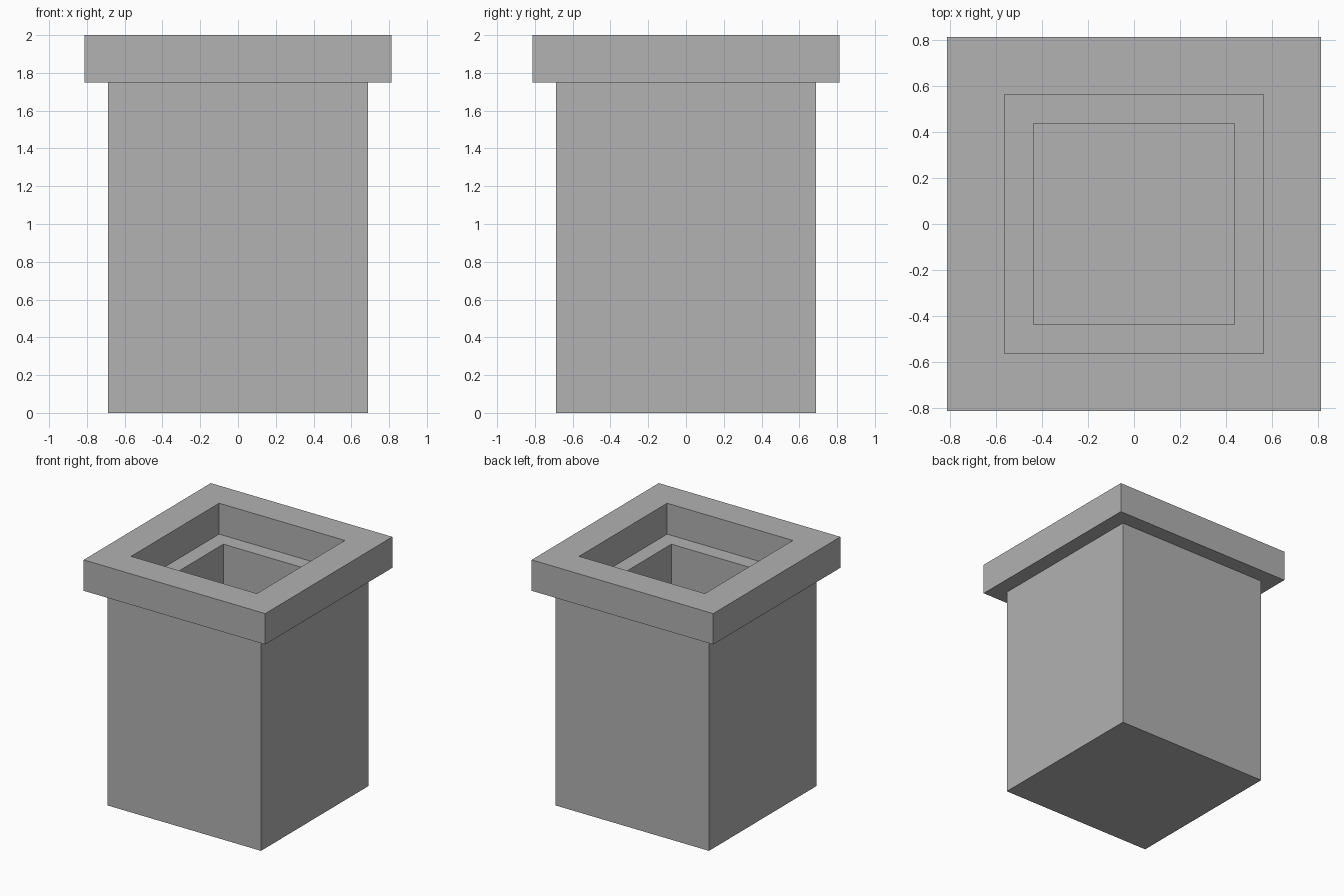
import bpy
import bmesh

if "Cube" in bpy.data.objects:
    bpy.data.objects.remove(bpy.data.objects["Cube"])

# Plain grey for the whole pot
grey = bpy.data.materials.new("stone grey")
grey.use_nodes = True
color = (0.445, 0.445, 0.445, 1)
grey.diffuse_color = color
grey.node_tree.nodes["Principled BSDF"].inputs["Base Color"].default_value = color


def square_lathe(name, profile, closed):
    """Sweep (half width, height) points round a square; cap the ends or join them."""
    bm = bmesh.new()
    corners = [(-1, -1), (1, -1), (1, 1), (-1, 1)]
    rings = [[bm.verts.new((x * w, y * w, z)) for x, y in corners] for w, z in profile]
    pairs = list(zip(rings, rings[1:]))
    if closed:
        pairs.append((rings[-1], rings[0]))
    else:
        bm.faces.new(rings[0])
        bm.faces.new(rings[-1])
    for a, b in pairs:
        for i in range(4):
            j = (i + 1) % 4
            bm.faces.new((a[i], a[j], b[j], b[i]))
    bmesh.ops.recalc_face_normals(bm, faces=bm.faces)
    mesh = bpy.data.meshes.new(name)
    bm.to_mesh(mesh)
    bm.free()
    mesh.materials.append(grey)
    obj = bpy.data.objects.new(name, mesh)
    bpy.context.collection.objects.link(obj)
    return obj


wall = 0.25
body_half, rim_half = 0.6875, 0.8125
body_top, rim_top = 1.75, 2.0

# Hollow body with a solid floor
square_lathe("pot_body", [(body_half, 0), (body_half, body_top),
                          (body_half - wall, body_top), (body_half - wall, wall)], False)

# Wider square rim resting on the body
inner = rim_half - wall
square_lathe("pot_rim", [(rim_half, body_top), (rim_half, rim_top),
                         (inner, rim_top), (inner, body_top)], True)
